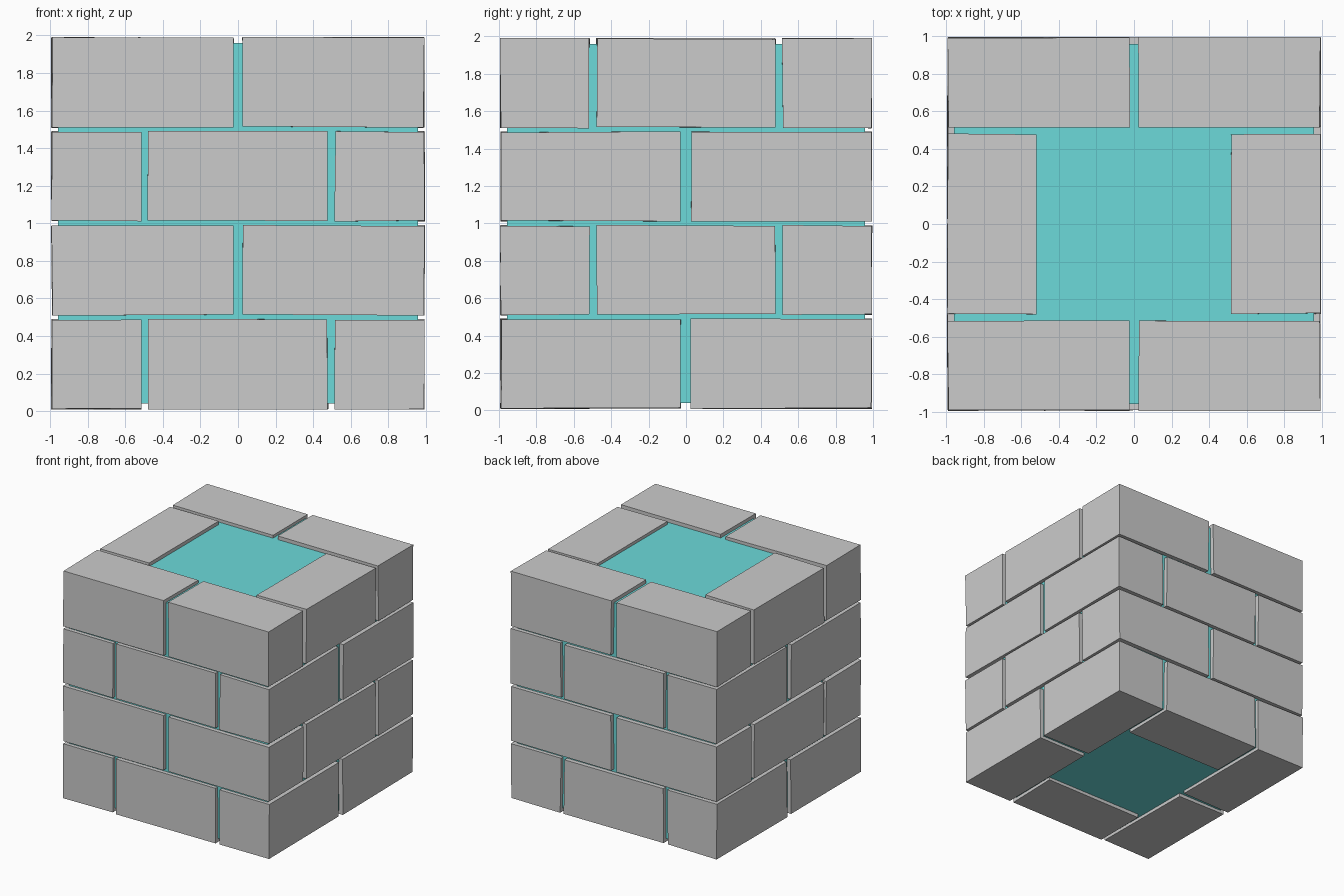
import bpy, random
from mathutils import Vector

if "Cube" in bpy.data.objects:
    bpy.data.objects.remove(bpy.data.objects["Cube"])

random.seed(4)

HALF_LEN, HALF_DEPTH, HALF_HEIGHT = 0.482, 0.238, 0.238
JITTER = 0.004   # slight hand-cut unevenness of the brick corners

FACES = [(0, 1, 3, 2), (4, 6, 7, 5), (0, 4, 5, 1),
         (2, 3, 7, 6), (0, 2, 6, 4), (1, 5, 7, 3)]


def block(name, centre, half, jitter=0.0):
    """Box with optionally uneven corners."""
    verts = []
    for sx in (-1, 1):
        for sy in (-1, 1):
            for sz in (-1, 1):
                corner = Vector(centre) + Vector((sx * half[0], sy * half[1], sz * half[2]))
                verts.append(corner + Vector([random.uniform(-jitter, jitter) for _ in range(3)]))
    mesh = bpy.data.meshes.new(name)
    mesh.from_pydata(verts, [], FACES)
    mesh.update()
    obj = bpy.data.objects.new(name, mesh)
    bpy.context.collection.objects.link(obj)
    return obj


# Mortar core
mortar = bpy.data.materials.new("mortar")
mortar.diffuse_color = (0.15, 0.7, 0.7, 1)
mortar.use_nodes = True
mortar.node_tree.nodes["Principled BSDF"].inputs["Base Color"].default_value = mortar.diffuse_color
core = block("mortar_core", (0, 0, 1), (0.957, 0.957, 0.96))
core.data.materials.append(mortar)

# One course: two pairs of long bricks and two single bricks between them.
# Entries are (centre along, centre across, brick runs along the pair axis)
course = [(sx * 0.508, sy * 0.754, True) for sx in (-1, 1) for sy in (-1, 1)]
course += [(sx * 0.754, 0, False) for sx in (-1, 1)]

# Four courses, each turned a quarter from the one below
for level in range(4):
    z = 0.25 + 0.5 * level
    for i, (u, v, along) in enumerate(course):
        half_u, half_v = (HALF_LEN, HALF_DEPTH) if along else (HALF_DEPTH, HALF_LEN - 0.004)
        if level % 2 == 0:
            u, v, half_u, half_v = v, u, half_v, half_u
        block(f"brick_{level + 1}_{i + 1}", (u, v, z), (half_u, half_v, HALF_HEIGHT), JITTER)
